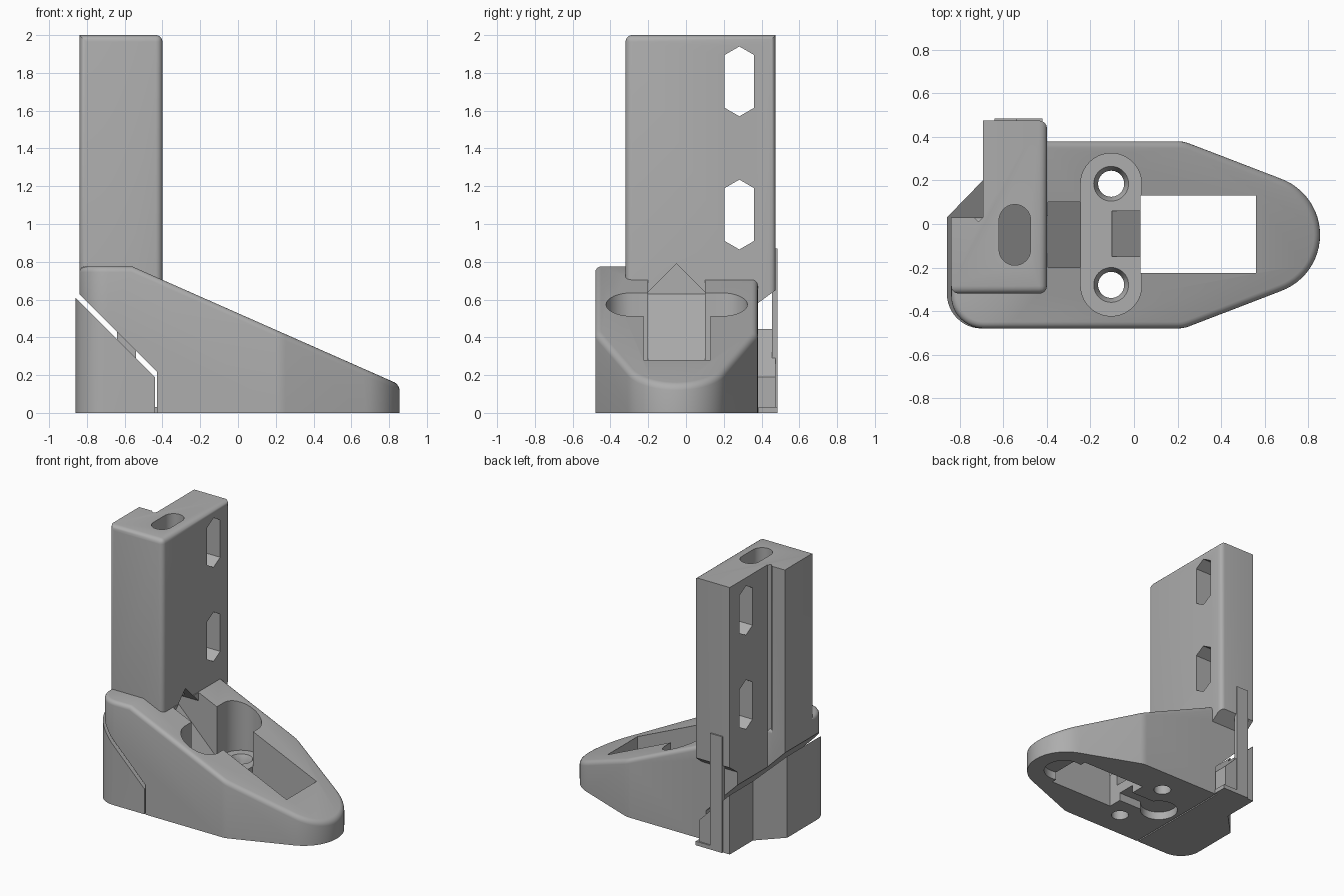
import bpy, bmesh, math
from mathutils import Vector

cube = bpy.data.objects.get("Cube")
if cube:
    bpy.data.objects.remove(cube, do_unlink=True)

grey = bpy.data.materials.new("plain_grey")
GREY = (0.42, 0.42, 0.42, 1)
grey.diffuse_color = GREY
grey.use_nodes = True
grey.node_tree.nodes["Principled BSDF"].inputs["Base Color"].default_value = GREY


def add_object(name, bm):
    bmesh.ops.recalc_face_normals(bm, faces=bm.faces)
    mesh = bpy.data.meshes.new(name)
    bm.to_mesh(mesh)
    bm.free()
    mesh.materials.append(grey)
    obj = bpy.data.objects.new(name, mesh)
    bpy.context.collection.objects.link(obj)
    return obj


def prism(name, points, axis, low, high):
    """Extrude a 2D outline along x, y or z."""
    place = {"x": lambda a, b: (low, a, b),
             "y": lambda a, b: (a, low, b),
             "z": lambda a, b: (a, b, low)}[axis]
    bm = bmesh.new()
    face = bm.faces.new([bm.verts.new(place(*p)) for p in points])
    moved = bmesh.ops.extrude_face_region(bm, geom=[face])["geom"]
    step = Vector(place(0, 0)).normalized() * 0
    step["xyz".index(axis)] = high - low
    bmesh.ops.translate(bm, vec=step, verts=[v for v in moved if isinstance(v, bmesh.types.BMVert)])
    return add_object(name, bm)


def box(name, x0, x1, y0, y1, z0, z1):
    return prism(name, [(x0, y0), (x1, y0), (x1, y1), (x0, y1)], "z", z0, z1)


def cone(name, x, y, z0, z1, r0, r1):
    bm = bmesh.new()
    bmesh.ops.create_cone(bm, cap_ends=True, segments=40, radius1=r0, radius2=r1, depth=z1 - z0)
    bmesh.ops.translate(bm, vec=(x, y, (z0 + z1) / 2), verts=bm.verts)
    return add_object(name, bm)


def arc(cx, cy, r, start, end, steps=12):
    angles = [math.radians(start + (end - start) * i / steps) for i in range(steps + 1)]
    return [(cx + r * math.cos(a), cy + r * math.sin(a)) for a in angles]


def stadium(cx, y0, y1, r):
    return arc(cx, y1, r, 0, 180, 20) + arc(cx, y0, r, 180, 360, 20)


def combine(target, other, operation):
    """Apply a boolean and discard the tool object."""
    mod = target.modifiers.new("combine", "BOOLEAN")
    mod.operation, mod.object, mod.solver = operation, other, "EXACT"
    bpy.context.view_layer.objects.active = target
    bpy.ops.object.modifier_apply(modifier=mod.name)
    bpy.data.objects.remove(other, do_unlink=True)
    return target


def cut(target, *tools):
    for tool in tools:
        combine(target, tool, "DIFFERENCE")


def round_edges(obj, width, rule):
    """Round the sharp edges whose two ends both meet the rule."""
    bm = bmesh.new()
    bm.from_mesh(obj.data)
    bmesh.ops.remove_doubles(bm, verts=bm.verts, dist=0.0005)
    edges = [e for e in bm.edges if len(e.link_faces) == 2
             and e.calc_face_angle() > 0.5 and all(rule(v.co) for v in e.verts)]
    bmesh.ops.bevel(bm, geom=edges, offset=width, segments=4, profile=0.5,
                    affect="EDGES", clamp_overlap=True)
    bm.to_mesh(obj.data)
    bm.free()


# Sloping foot: plan outline crossed with the side profile
outline = ([(-0.84, 0.03)] + arc(-0.69, -0.33, 0.15, 180, 270)
           + arc(0.2, -0.33, 0.15, 270, 290, 4) + arc(0.58, -0.05, 0.275, -70, 70, 24)
           + arc(0.2, 0.23, 0.15, 70, 90, 4) + [(-0.695, 0.38), (-0.695, 0.03)])
body = prism("foot_and_column", outline, "z", 0, 1)
side = [(-1, -0.1), (1, -0.1), (1, 0.086), (-0.56, 0.775), (-1, 0.775)]
combine(body, prism("side_profile", side, "y", -1, 1), "INTERSECT")
round_edges(body, 0.03, lambda p: p.z > 0.1)

# Upright column with a stepped, grooved rear corner
column = prism("column", [(-0.84, -0.32), (-0.4, -0.32), (-0.4, 0.475), (-0.695, 0.475),
                          (-0.695, 0.03), (-0.715, 0.01), (-0.735, 0.03), (-0.84, 0.03)],
               "z", 0.1, 2)
round_edges(column, 0.035, lambda p: p.x > -0.41 or p.y < -0.31)
combine(body, column, "UNION")

# Diagonal split under the column and clearance below its overhang
cut(body,
    prism("split", [(-1.2, -0.1), (-0.43, -0.1), (-0.43, 0.22), (-1.2, 0.99)], "y", -1, 1),
    prism("overhang", [(0.38, -0.1), (0.6, -0.1), (0.6, 0.745), (0.475, 0.65), (0.38, 0.58)],
          "x", -1, -0.35))

# Slotted windows through the column
for z in (0.865, 1.57):
    window = [(0.2825, z), (0.36, z + 0.045), (0.36, z + 0.325),
              (0.2825, z + 0.37), (0.205, z + 0.325), (0.205, z + 0.045)]
    cut(body, prism("window", window, "x", -1, 0))

# Cable duct: vertical slot, ramp and pointed tunnel
ramp = [(-0.63, 0.64), (-0.24, 0.25), (-0.12, 0.25), (-0.12, 2.2), (-0.63, 2.2)]
slot = prism("slot", stadium(-0.5475, -0.117, 0.017, 0.0725), "z", 0, 2.1)
combine(slot, prism("ramp", ramp, "y", -0.4, 0.4), "INTERSECT")
arch = [(-0.2, 0), (0.1, 0), (0.1, 0.64), (-0.05, 0.79), (-0.2, 0.64)]
tunnel = prism("tunnel", arch, "x", -0.62, -0.1)
combine(tunnel, prism("ramp", ramp, "y", -0.4, 0.4), "INTERSECT")
channel = box("channel", -0.396, -0.1, -0.2, 0.1, 0, 0.72)
combine(channel, prism("ramp", ramp, "y", -0.4, 0.4), "INTERSECT")
cut(body, slot, tunnel, channel)

# Screw pocket, through opening and sloping lip between them
cut(body,
    prism("pocket", stadium(-0.105, -0.283, 0.185, 0.14), "z", 0.25, 1),
    box("opening", 0.03, 0.56, -0.225, 0.13, -0.1, 1),
    prism("lip", [(-0.1, 0.26), (-0.1, 0.24), (0.05, 0.12), (0.05, 0.26)], "y", -0.15, 0.06))
for y in (-0.28, 0.185):
    cut(body, cone("screw_hole", -0.105, y, -0.1, 0.4, 0.06, 0.06),
        cone("countersink", -0.105, y, 0.2, 0.26, 0.055, 0.085))

# Shallow recess under the sole
cut(body, cone("toe_recess", 0.6, -0.05, -0.1, 0.06, 0.14, 0.14),
    cone("heel_recess", -0.27, -0.05, -0.1, 0.06, 0.13, 0.13),
    box("sole_channel", -0.27, 0.1, -0.12, 0.02, -0.1, 0.06))

# Separate wedge under the diagonal split
heel = ([(-0.86, 0.03)] + arc(-0.7, -0.32, 0.16, 180, 270)
        + [(-0.44, -0.48), (-0.44, 0.475), (-0.695, 0.475), (-0.695, 0.2)])
wedge = prism("wedge", heel, "z", 0, 1)
combine(wedge, prism("slope", [(-1, -0.1), (-0.4, -0.1), (-0.4, 0.15), (-1, 0.75)],
                     "y", -1, 1), "INTERSECT")

# Thin rear flap and its sole plate
flap = box("rear_flap", -0.64, -0.54, 0.455, 0.485, 0, 0.87)
plate = box("rear_plate", -0.64, -0.42, 0.385, 0.485, 0, 0.03)

for obj in (body, wedge, flap, plate):
    bpy.ops.object.select_all(action="DESELECT")
    obj.select_set(True)
    bpy.context.view_layer.objects.active = obj
    bpy.ops.object.shade_smooth_by_angle(angle=math.radians(35))
